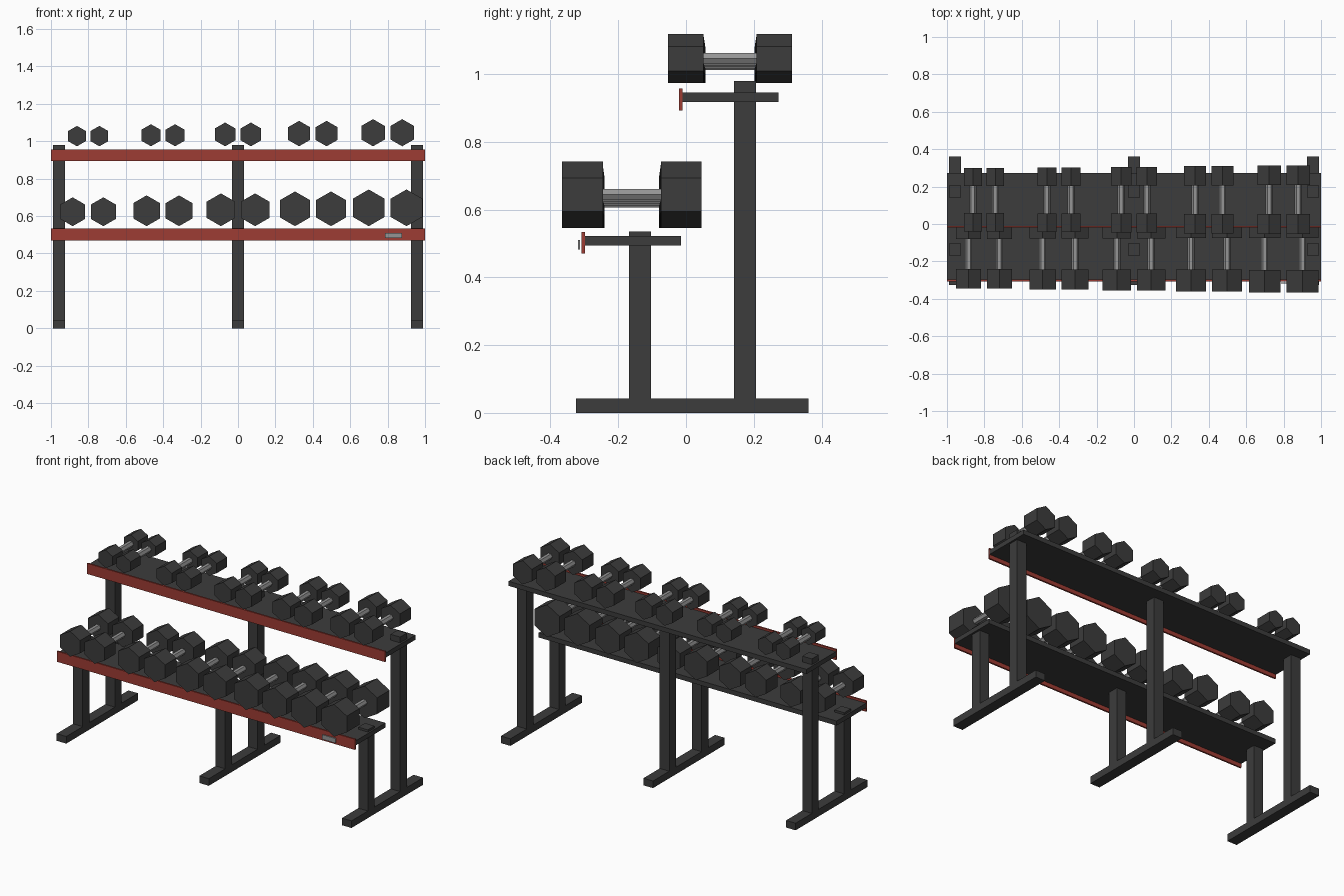
import bpy, bmesh
from math import sin, cos, pi

cube = bpy.data.objects.get("Cube")
if cube:
    bpy.data.objects.remove(cube, do_unlink=True)


def material(name, rgb):
    m = bpy.data.materials.new(name)
    m.diffuse_color = (*rgb, 1)
    m.use_nodes = True
    m.node_tree.nodes["Principled BSDF"].inputs["Base Color"].default_value = (*rgb, 1)
    return m


DARK = material("charcoal", (0.045, 0.045, 0.045))
RED = material("red paint", (0.34, 0.045, 0.033))
STEEL = material("bare steel", (0.3, 0.3, 0.3))


def finish(bm, name, *mats):
    bmesh.ops.recalc_face_normals(bm, faces=bm.faces)
    mesh = bpy.data.meshes.new(name)
    bm.to_mesh(mesh)
    bm.free()
    for m in mats:
        mesh.materials.append(m)
    obj = bpy.data.objects.new(name, mesh)
    bpy.context.collection.objects.link(obj)
    return obj


def box(name, x, y, z, mat):
    """Box given by its (min, max) range on each axis."""
    bm = bmesh.new()
    bmesh.ops.create_cube(bm, size=1)
    for v in bm.verts:
        for i, (lo, hi) in enumerate((x, y, z)):
            v.co[i] = lo if v.co[i] < 0 else hi
    return finish(bm, name, mat)


def hex_prism(bm, x, z, r, y0, y1, turn, index):
    """Six-sided bar along y, added to bm."""
    rings = [[bm.verts.new((x + r * cos(turn + k * pi / 3), y, z + r * sin(turn + k * pi / 3)))
              for k in range(6)] for y in (y0, y1)]
    faces = [bm.faces.new(ring) for ring in rings]
    for k in range(6):
        n = (k + 1) % 6
        faces.append(bm.faces.new((rings[0][k], rings[0][n], rings[1][n], rings[1][k])))
    for f in faces:
        f.material_index = index


def dumbbell(name, x, y, base, r, inner, outer):
    bm = bmesh.new()
    z = base + r
    for a, b in ((-outer, -inner), (inner, outer)):
        hex_prism(bm, x, z, r, y + a, y + b, pi / 6, 0)
    hex_prism(bm, x, z, 0.0187, y - inner, y + inner, 0, 1)
    finish(bm, name, DARK, STEEL)


# Three frames: floor foot, short front post, tall rear post
for side, x in (("right", -0.957), ("middle", 0), ("left", 0.957)):
    span = (x - 0.032, x + 0.032)
    box(side + "_foot", span, (-0.325, 0.362), (0, 0.043), DARK)
    box(side + "_front_post", span, (-0.168, -0.104), (0.043, 0.535), DARK)
    box(side + "_rear_post", span, (0.141, 0.206), (0.043, 0.98), DARK)

# Shelves with a red front rail
for tier, y, z in (("lower", -0.298, 0.508), ("upper", -0.01, 0.931)):
    box(tier + "_shelf", (-1, 1), (y, y + 0.283), (z - 0.014, z + 0.014), DARK)
    box(tier + "_rail", (-1, 1), (y - 0.01, y), (z - 0.038, z + 0.026), RED)

# Small plate in front of the lower rail
box("rail_plate", (0.786, 0.877), (-0.319, -0.313), (0.482, 0.51), STEEL)


def ramp(pair, t):
    return pair[0] + (pair[1] - pair[0]) * t


# Dumbbell pairs growing from right to left:
# tier, y, base z, radius range, inner range, outer range, pair centres, half spacing range
TIERS = (
    ("upper", 0.13, 0.973, (0.0545, 0.0725), (0.0725, 0.0777), (0.169, 0.183),
     (-0.801, -0.401, 0, 0.4, 0.8), (0.06, 0.078)),
    ("lower", -0.16, 0.546, (0.077, 0.098), (0.081, 0.0855), (0.186, 0.2055),
     (-0.802, -0.402, 0, 0.401, 0.8), (0.082, 0.101)),
)
for tier, y, base, radius, inner, outer, centres, gap in TIERS:
    for i, c in enumerate(centres):
        t = i / 4
        for side, s in (("right", -1), ("left", 1)):
            dumbbell(f"{tier}_dumbbell_{i + 1}_{side}", c + s * ramp(gap, t), y, base,
                     ramp(radius, t), ramp(inner, t), ramp(outer, t))
